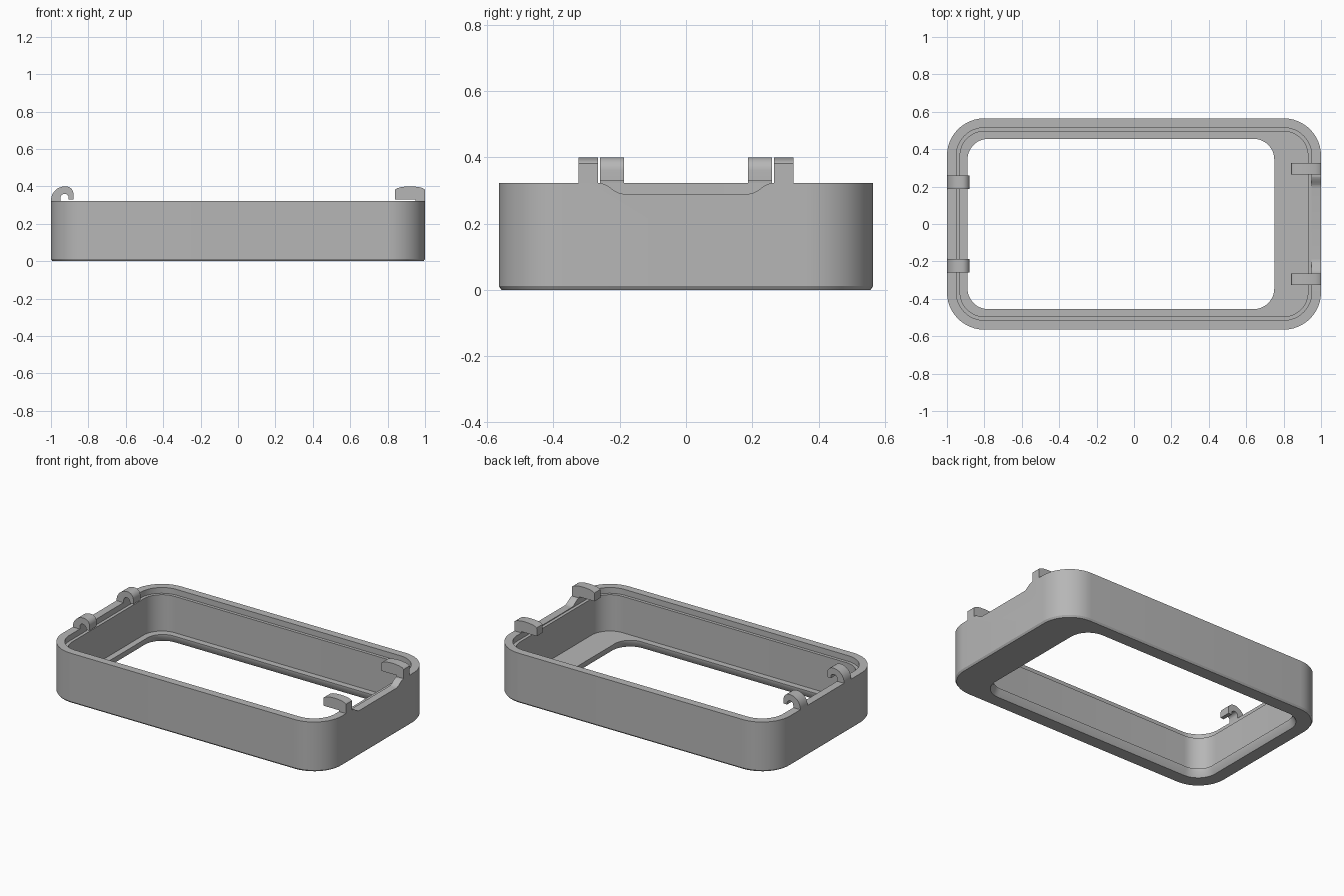
import bpy, bmesh
from math import sin, cos, pi, radians

old = bpy.data.objects.get("Cube")
if old:
    bpy.data.objects.remove(old)

grey = bpy.data.materials.new("plain_grey")
grey.use_nodes = True
colour = (0.47, 0.47, 0.47, 1)
grey.diffuse_color = colour
grey.node_tree.nodes["Principled BSDF"].inputs["Base Color"].default_value = colour


def finish(name, bm):
    bmesh.ops.recalc_face_normals(bm, faces=bm.faces)
    mesh = bpy.data.meshes.new(name)
    bm.to_mesh(mesh)
    bm.free()
    mesh.materials.append(grey)
    ob = bpy.data.objects.new(name, mesh)
    bpy.context.collection.objects.link(ob)
    return ob


def smooth(ob):
    bpy.ops.object.select_all(action='DESELECT')
    ob.select_set(True)
    bpy.context.view_layer.objects.active = ob
    bpy.ops.object.shade_smooth_by_angle(angle=radians(30))


def rounded_ring(bm, x0, x1, y, radius, z, steps=12):
    """Loop of vertices around a rounded rectangle."""
    centres = [(x1 - radius, y - radius), (x0 + radius, y - radius),
               (x0 + radius, radius - y), (x1 - radius, radius - y)]
    ring = []
    for corner, (cx, cy) in enumerate(centres):
        for i in range(steps + 1):
            a = (corner + i / steps) * pi / 2
            ring.append(bm.verts.new((cx + radius * cos(a), cy + radius * sin(a), z)))
    return ring


def prism(name, points, place, start, end):
    """Extrude a closed profile; place maps (u, v, depth) to a position."""
    bm = bmesh.new()
    a, b = [[bm.verts.new(place(u, v, d)) for u, v in points] for d in (start, end)]
    bm.faces.new(a)
    bm.faces.new(b)
    for i in range(len(a)):
        j = (i + 1) % len(a)
        bm.faces.new((a[i], a[j], b[j], b[i]))
    return finish(name, bm)


def arc(cx, cz, rx, rz, a0, a1, n=8):
    return [(cx + rx * cos(radians(a0 + (a1 - a0) * i / n)),
             cz + rz * sin(radians(a0 + (a1 - a0) * i / n))) for i in range(n + 1)]


# Frame: wall, stepped rim and floor with an off-centre window
bm = bmesh.new()
rings = []
for inset, z in [(0.008, 0), (0, 0.012), (0, 0.322), (0.05, 0.322),
                 (0.05, 0.285), (0.07, 0.285), (0.07, 0.05)]:
    rings.append(rounded_ring(bm, inset - 1, 1 - inset, 0.565 - inset, 0.2 - inset, z))
for flare, z in [(0, 0.05), (0, 0.035), (0.02, 0)]:
    rings.append(rounded_ring(bm, -0.89 - flare, 0.75 + flare, 0.455 + flare, 0.11 + flare, z))
for k, ring in enumerate(rings):
    other = rings[(k + 1) % len(rings)]
    for i in range(len(ring)):
        j = (i + 1) % len(ring)
        bm.faces.new((ring[i], ring[j], other[j], other[i]))
frame = finish("frame", bm)

# Notch with curved ends in the left rim
half = []
for i in range(9):
    t = i / 8
    half.append((0.19 + 0.07 * t, 0.29 + 0.032 * (1 - cos(pi * t)) / 2))
half.append((0.26, 0.4))
outline = half + [(-y, z) for y, z in reversed(half)]
cutter = prism("notch_cutter", outline, lambda u, v, d: (d, u, v), 0.94, 1.1)
cutter.hide_render = True
smooth(frame)
cut = frame.modifiers.new("notch", 'BOOLEAN')
cut.operation = 'DIFFERENCE'
cut.solver = 'EXACT'
cut.object = cutter
bpy.ops.object.modifier_apply(modifier=cut.name)
bpy.data.objects.remove(cutter)
smooth(frame)

# Hooks: long arched pair on the left, short rounded pair on the right
long_hook = ([(0.95, 0.322), (1, 0.322), (1, 0.382)]
             + arc(0.92, 0.38, 0.08, 0.02, 10, 170) + [(0.84, 0.38), (0.84, 0.33), (0.95, 0.33)])
short_hook = ([(-0.95, 0.322), (-1, 0.322)] + arc(-0.925, 0.325, 0.075, 0.075, 178, 90)
              + arc(-0.92, 0.36, 0.04, 0.04, 80, 0)
              + [(-0.88, 0.33), (-0.905, 0.33)] + arc(-0.927, 0.34, 0.022, 0.02, 0, 180))
for side, label in [(1, "back"), (-1, "front")]:
    for name, shape, near, far in [("left_hook", long_hook, 0.265, 0.325),
                                   ("right_hook", short_hook, 0.187, 0.26)]:
        smooth(prism(label + "_" + name, shape, lambda u, v, d: (u, d, v),
                     side * near, side * far))
